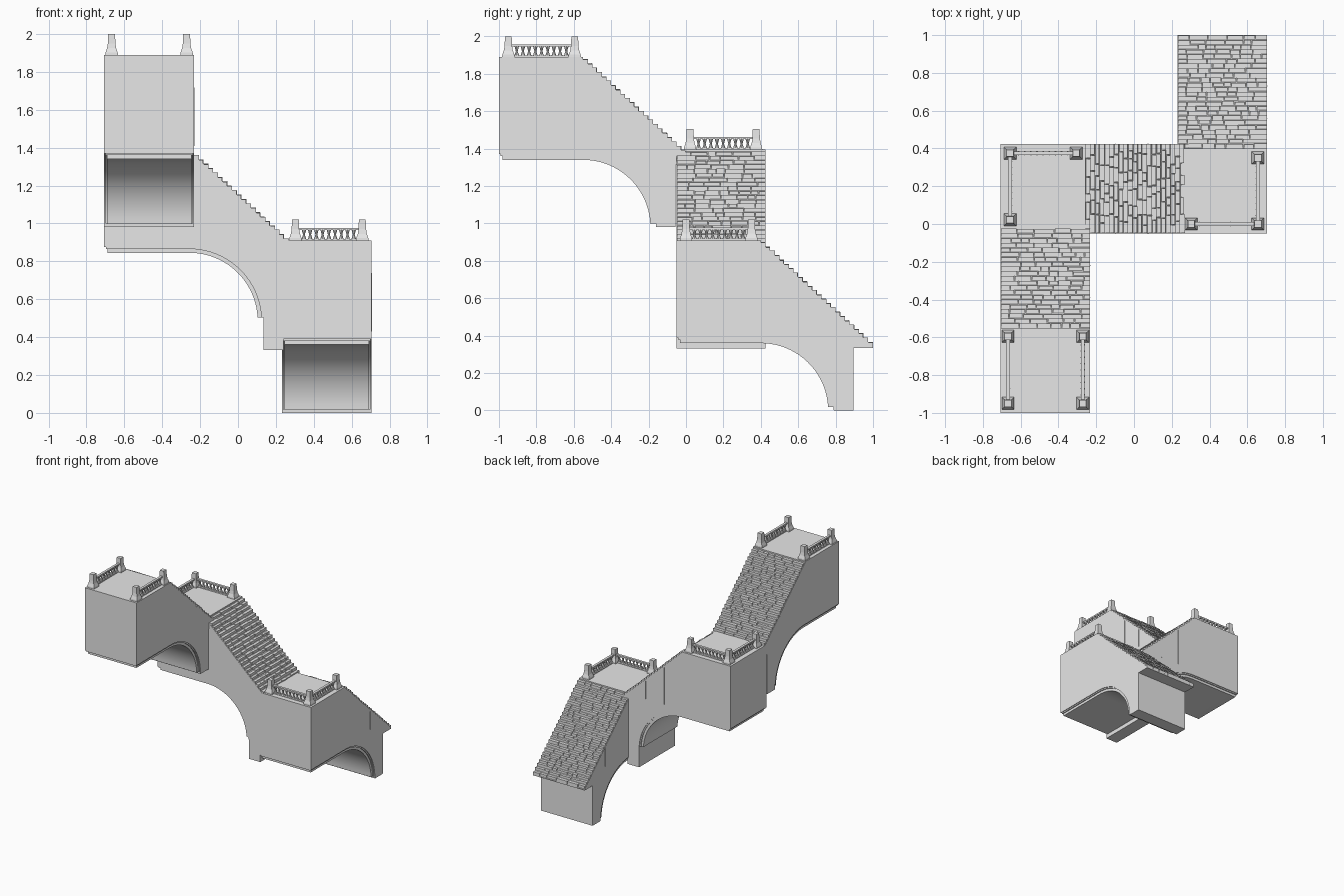
import bpy
import bmesh
import random
from math import cos, sin, pi, sqrt
from mathutils import Matrix, Vector

random.seed(4)
cube = bpy.data.objects.get("Cube")
if cube:
    bpy.data.objects.remove(cube, do_unlink=True)

stone = bpy.data.materials.new("pale_grey_stone")
stone.use_nodes = True
stone.diffuse_color = (0.8, 0.8, 0.8, 1)
stone.node_tree.nodes["Principled BSDF"].inputs["Base Color"].default_value = (0.8, 0.8, 0.8, 1)

# Shared flight dimensions: u runs downhill, v runs across, z is up
HALF = 0.237
TOP = 0.91
LANDING = 0.45
TIP = 1.05
ARCH = 0.39
STEPS = 24
RUN = (TIP - LANDING) / STEPS
RISE = 0.0232


def finish(bm, name, frame, smooth=False):
    bm.transform(frame)
    bmesh.ops.recalc_face_normals(bm, faces=bm.faces[:])
    mesh = bpy.data.meshes.new(name)
    bm.to_mesh(mesh)
    bm.free()
    mesh.materials.append(stone)
    obj = bpy.data.objects.new(name, mesh)
    bpy.context.collection.objects.link(obj)
    if smooth:
        bpy.ops.object.select_all(action='DESELECT')
        obj.select_set(True)
        bpy.context.view_layer.objects.active = obj
        bpy.ops.object.shade_smooth_by_angle(angle=pi / 6)
    return obj


def prism(bm, profile, v0, v1):
    face = bm.faces.new([bm.verts.new((u, v0, z)) for u, z in profile])
    ext = bmesh.ops.extrude_face_region(bm, geom=[face], use_keep_orig=True)
    moved = [g for g in ext["geom"] if isinstance(g, bmesh.types.BMVert)]
    bmesh.ops.translate(bm, verts=moved, vec=(0, v1 - v0, 0))


def box(bm, low, high):
    low, high = Vector(low), Vector(high)
    size = high - low
    matrix = Matrix.Translation((low + high) / 2) @ Matrix.Diagonal((*size, 1))
    bmesh.ops.create_cube(bm, size=1, matrix=matrix)


def turned(bm, place, profile, sides):
    # Stack of tapered sections given as (height, radius)
    for (z0, r0), (z1, r1) in zip(profile, profile[1:]):
        matrix = (Matrix.Translation(Vector(place) + Vector((0, 0, (z0 + z1) / 2)))
                  @ Matrix.Rotation(pi / 4, 4, 'Z'))
        bmesh.ops.create_cone(bm, cap_ends=True, segments=sides, radius1=r0,
                              radius2=r1, depth=z1 - z0, matrix=matrix)


def arc(radius, start=0.0, count=20):
    angles = [start + (pi / 2 - start) * i / count for i in range(count + 1)]
    return [(LANDING + radius * cos(a), radius * sin(a)) for a in angles]


def body(name, frame, foot):
    # Solid landing, sloping flight and leg with a quarter arch beneath
    bm = bmesh.new()
    profile = [(0, ARCH), (0, TOP), (LANDING, TOP), (LANDING, TOP - RISE / 2),
               (TIP, TOP - (STEPS + 0.5) * RISE), (TIP, 0.333),
               (0.945, 0.333), (0.945, foot)]
    if foot < 0:
        profile.append((LANDING + ARCH, foot))
    prism(bm, profile + arc(ARCH), -HALF, HALF)
    finish(bm, name + "_body", frame, True)

    # Stepped soffit moulding following the arch
    bm = bmesh.new()
    for start, thick, inset in ((0.008, 0.01, 0.006), (0.018, 0.03, 0.014)):
        outer = arc(ARCH + 0.004, 0.05)
        inner = arc(ARCH - thick, 0.05)
        band = outer + [(start, ARCH + 0.004), (start, ARCH - thick)] + inner[::-1]
        prism(bm, band, inset - HALF, HALF - inset)
    finish(bm, name + "_arch_moulding", frame, True)

    # Thin upright seams on both side walls
    bm = bmesh.new()
    for u in (0.61, 0.78):
        z = TOP - (u - LANDING) / RUN * RISE - RISE
        for side in (-HALF, HALF):
            box(bm, (u - 0.002, side - 0.002, 0.43), (u + 0.002, side + 0.002, z))
    finish(bm, name + "_wall_seams", frame)


def treads(name, frame):
    # Rows of rough blocks with random joints
    bm = bmesh.new()
    for i in range(STEPS):
        u = LANDING + i * RUN
        v = -HALF
        while v < HALF:
            end = v + random.uniform(0.04, 0.11)
            if end > HALF - 0.03:
                end = HALF
            z = TOP - (i + 0.5) * RISE + random.uniform(-0.003, 0.002)
            front = u + RUN - random.choice((0, 0.001, 0.003))
            box(bm, (u - 0.004, v + 0.002, z - RISE - 0.004),
                (front, end - (0.002 if end < HALF else 0), z))
            v = end
    finish(bm, name + "_stair_blocks", frame)


def railing(name, frame, posts, runs):
    # Flared square posts
    bm = bmesh.new()
    flare = [(0, 0.066), (0.012, 0.064), (0.035, 0.048), (0.06, 0.04), (0.11, 0.036)]
    for u, v in posts:
        turned(bm, (u, v, TOP), [(z, w / sqrt(2)) for z, w in flare], 4)
    finish(bm, name + "_posts", frame)

    # Rails with turned balusters between post pairs
    rails, balusters = bmesh.new(), bmesh.new()
    vase = [(0.008, 0.012), (0.018, 0.009), (0.031, 0.005), (0.046, 0.009), (0.058, 0.012)]
    for a, b in runs:
        a, b = Vector((*posts[a], TOP)), Vector((*posts[b], TOP))
        along = (b - a).normalized()
        across = Vector((along.y, along.x, 0))
        half = Vector((abs(across.x), abs(across.y), 0)) * 0.01
        low = Vector((min(a.x, b.x), min(a.y, b.y), TOP))
        high = Vector((max(a.x, b.x), max(a.y, b.y), TOP))
        for z0, z1 in ((0, 0.009), (0.056, 0.067)):
            box(rails, low - half + Vector((0, 0, z0)), high + half + Vector((0, 0, z1)))
        first, last = a + along * 0.045, b - along * 0.045
        for k in range(9):
            turned(balusters, first.lerp(last, k / 8), vase, 8)
    finish(rails, name + "_rails", frame)
    finish(balusters, name + "_balusters", frame, True)


def frame_for(origin, downhill_y):
    turn = Matrix(((0, 1, 0, 0), (1, 0, 0, 0), (0, 0, 1, 0), (0, 0, 0, 1)))
    return Matrix.Translation(origin) @ (turn if downhill_y else Matrix.Identity(4))


corner_posts = [(0.05, -0.165), (0.05, 0.188), (0.4, 0.188)]
corner_runs = [(0, 1), (1, 2)]
side_posts = [(0.05, -0.198), (0.405, -0.198), (0.05, 0.198), (0.405, 0.198)]
side_runs = [(0, 1), (2, 3)]

flights = (
    ("lower_flight", (0.468, -0.05, 0), True, 0, corner_posts, corner_runs),
    ("middle_flight", (-0.706, 0.187, 0.485), False, -0.153, corner_posts, corner_runs),
    ("upper_flight", (-0.469, -1.0, 0.98), True, 0, side_posts, side_runs),
)
for name, origin, downhill_y, foot, posts, runs in flights:
    frame = frame_for(origin, downhill_y)
    body(name, frame, foot)
    treads(name, frame)
    railing(name, frame, posts, runs)
